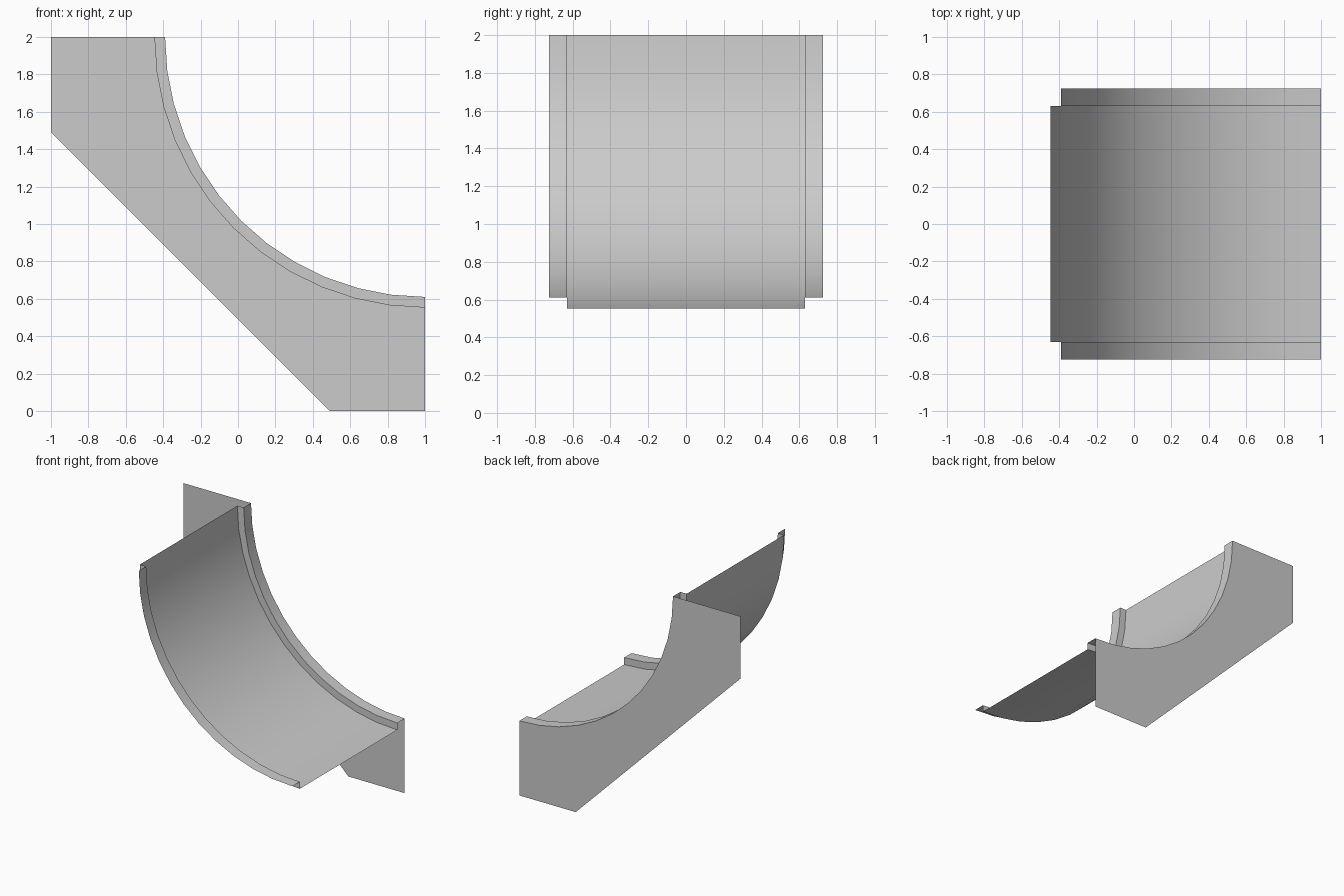
import bpy
from math import sin, cos, radians

if "Cube" in bpy.data.objects:
    bpy.data.objects.remove(bpy.data.objects["Cube"])

CX, CZ = 1.0, 2.0          # centre of the quarter curve
R_RIM, R_FLOOR = 1.39, 1.447
Y_OUT, Y_IN = 0.725, 0.63
SEGS = 12


def arc_point(r, i, y):
    a = radians(90 * i / SEGS)
    return (CX - r * cos(a), y, CZ - r * sin(a))


def make_object(name, verts, faces):
    mesh = bpy.data.meshes.new(name)
    mesh.from_pydata(verts, [], faces)
    mesh.update()
    obj = bpy.data.objects.new(name, mesh)
    bpy.context.collection.objects.link(obj)
    return obj


# Curved channel: open stepped cross-section (y, radius) swept along the arc
section = [(-Y_OUT, R_RIM), (-Y_IN, R_RIM), (-Y_IN, R_FLOOR),
           (Y_IN, R_FLOOR), (Y_IN, R_RIM), (Y_OUT, R_RIM)]
n = len(section)
verts = [arc_point(r, i, y) for i in range(SEGS + 1) for y, r in section]
faces = [(i * n + j, (i + 1) * n + j, (i + 1) * n + j + 1, i * n + j + 1)
         for i in range(SEGS) for j in range(n - 1)]
channel = make_object("curved_channel", verts, faces)
bpy.context.view_layer.objects.active = channel
channel.select_set(True)
bpy.ops.object.shade_smooth_by_angle(angle=radians(30))

# Flat side plate on the back edge, cut along the rim curve
outline = [arc_point(R_RIM, i, Y_OUT) for i in range(SEGS + 1)]
outline += [(x, Y_OUT, z) for x, z in ((1, 0), (0.49, 0), (-1, 1.49), (-1, 2))]
make_object("side_plate", outline, [tuple(reversed(range(len(outline))))])
